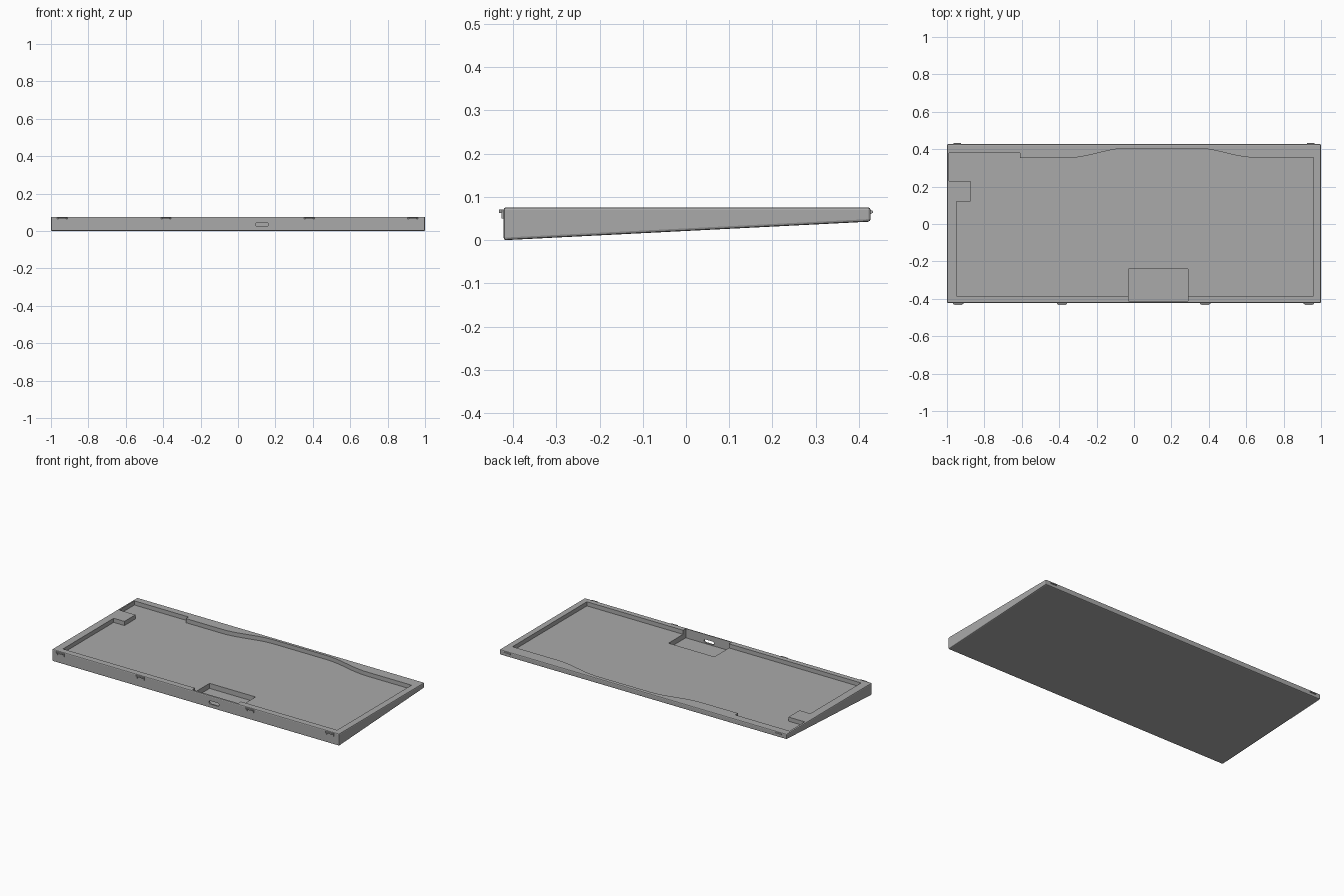
import bpy, bmesh, math

cube = bpy.data.objects.get("Cube")
if cube:
    bpy.data.objects.remove(cube, do_unlink=True)

grey = bpy.data.materials.new("mid grey plastic")
grey.use_nodes = True
GREY = (0.40, 0.40, 0.40, 1)
grey.diffuse_color = GREY
grey.node_tree.nodes["Principled BSDF"].inputs["Base Color"].default_value = GREY


def prism(name, outline, axis, lo, hi):
    """Extrude a 2D outline along an axis from lo to hi."""
    place = {"x": lambda a, b, t: (t, a, b),
             "y": lambda a, b, t: (a, t, b),
             "z": lambda a, b, t: (a, b, t)}[axis]
    bm = bmesh.new()
    low = [bm.verts.new(place(a, b, lo)) for a, b in outline]
    high = [bm.verts.new(place(a, b, hi)) for a, b in outline]
    bm.faces.new(low)
    bm.faces.new(high)
    n = len(outline)
    for i in range(n):
        j = (i + 1) % n
        bm.faces.new((low[i], low[j], high[j], high[i]))
    bmesh.ops.recalc_face_normals(bm, faces=bm.faces)
    mesh = bpy.data.meshes.new(name)
    bm.to_mesh(mesh)
    bm.free()
    mesh.materials.append(grey)
    obj = bpy.data.objects.new(name, mesh)
    bpy.context.collection.objects.link(obj)
    return obj


def rect(x0, x1, y0, y1):
    return [(x0, y0), (x1, y0), (x1, y1), (x0, y1)]


def bevel(obj, width, segments=1):
    mod = obj.modifiers.new("edge", "BEVEL")
    mod.width, mod.segments = width, segments
    mod.limit_method = "ANGLE"


def cut(obj, cutter):
    mod = obj.modifiers.new("cut", "BOOLEAN")
    mod.operation, mod.object, mod.solver = "DIFFERENCE", cutter, "EXACT"
    cutter.hide_render = True
    cutter.hide_set(True)


def ease(x0, y0, x1, y1, steps=14):
    """Smooth S-shaped run between two points."""
    return [(x0 + (x1 - x0) * i / steps,
             y0 + (y1 - y0) * (1 - math.cos(math.pi * i / steps)) / 2)
            for i in range(steps + 1)]


FRONT, BACK, TOP, FLOOR = -0.422, 0.427, 0.076, 0.05

# Wedge-shaped tray body
tray = prism("tray", [(FRONT, 0), (BACK, 0.043), (BACK, TOP), (FRONT, TOP)], "x", -1, 1)
bevel(tray, 0.006, 2)

# Main recess with a stepped left end and a wavy back edge
recess = [(0.96, -0.385), (0.96, 0.355)]
recess += ease(0.65, 0.355, 0.33, 0.405) + ease(-0.03, 0.405, -0.36, 0.353)
recess += [(-0.61, 0.353), (-0.61, 0.38), (-0.988, 0.38), (-0.988, 0.23),
           (-0.875, 0.23), (-0.875, 0.12), (-0.95, 0.12), (-0.95, -0.385)]
cut(tray, prism("recess_cutter", recess, "z", FLOOR, 0.2))

# Deeper connector pocket behind the front wall
cut(tray, prism("pocket_cutter", rect(-0.03, 0.29, -0.412, -0.24), "z", 0.018, 0.2))

# Rounded port through the front wall
port = []
for cx, start in ((0.153, -90), (0.103, 90)):
    for k in range(9):
        a = math.radians(start + k * 22.5)
        port.append((cx + 0.01 * math.cos(a), 0.034 + 0.01 * math.sin(a)))
cut(tray, prism("port_cutter", port, "y", -0.5, -0.39))

# Front hooks: a rounded lip with two short legs
for i, x in enumerate((-0.94, -0.385, 0.38, 0.935)):
    lip = [(x - 0.028, -0.405), (x - 0.028, -0.426), (x - 0.02, -0.432),
           (x + 0.02, -0.432), (x + 0.028, -0.426), (x + 0.028, -0.405)]
    prism(f"hook_lip_{i}", lip, "z", 0.063, 0.071)
    for side in (-1, 1):
        c = x + side * 0.024
        prism(f"hook_leg_{i}_{side}", rect(c - 0.004, c + 0.004, -0.427, -0.415),
              "z", 0.05, 0.064)

# Small catches on the back wall
for side in (-1, 1):
    c = side * 0.945
    prism(f"back_catch_{side}", [(0.42, 0.058), (0.432, 0.063), (0.432, 0.068), (0.42, 0.072)],
          "x", c - 0.02, c + 0.02)
